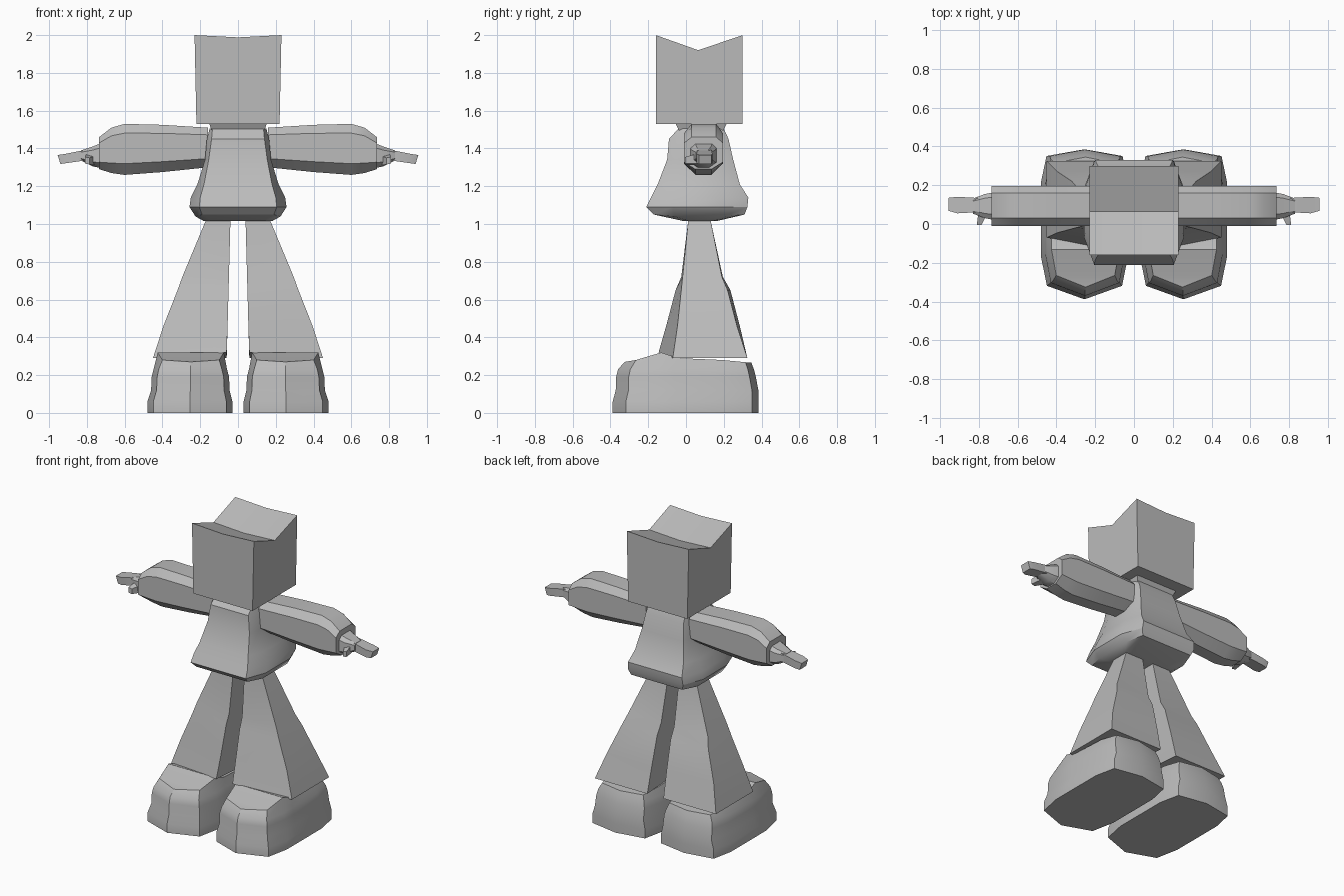
import bpy, bmesh, math

if "Cube" in bpy.data.objects:
    bpy.data.objects.remove(bpy.data.objects["Cube"])

grey = bpy.data.materials.new("plain grey")
grey.diffuse_color = (0.5, 0.5, 0.5, 1)
grey.use_nodes = True
grey.node_tree.nodes["Principled BSDF"].inputs["Base Color"].default_value = grey.diffuse_color


def finish(name, bm, mirror=False):
    """Turn a bmesh into a shaded object, optionally mirrored across x."""
    bmesh.ops.recalc_face_normals(bm, faces=bm.faces)
    mesh = bpy.data.meshes.new(name)
    bm.to_mesh(mesh)
    bm.free()
    mesh.materials.append(grey)
    ob = bpy.data.objects.new(name, mesh)
    bpy.context.collection.objects.link(ob)
    if mirror:
        mod = ob.modifiers.new("mirror", 'MIRROR')
        mod.use_mirror_merge = False
    bpy.ops.object.select_all(action='DESELECT')
    ob.select_set(True)
    bpy.context.view_layer.objects.active = ob
    bpy.ops.object.shade_smooth_by_angle(angle=math.radians(30))
    return ob


def skin(bm, rings):
    """Join rings of equal length with quads; return their vertices."""
    loops = [[bm.verts.new(p) for p in ring] for ring in rings]
    for a, b in zip(loops, loops[1:]):
        n = len(a)
        for i in range(n):
            j = (i + 1) % n
            bm.faces.new((a[i], a[j], b[j], b[i]))
    return loops


def loft(name, rings, mirror=False):
    bm = bmesh.new()
    loops = skin(bm, rings)
    bm.faces.new(loops[0])
    bm.faces.new(loops[-1])
    return finish(name, bm, mirror)


def rect_z(hx, y0, y1, z):
    return [(-hx, y0, z), (hx, y0, z), (hx, y1, z), (-hx, y1, z)]


def rect_x(x, y0, y1, z0, z1):
    return [(x, y0, z0), (x, y1, z0), (x, y1, z1), (x, y0, z1)]


# Head: a box whose top is notched from side to side
bm = bmesh.new()
cols = []
for x, dip in ((-1, 0), (0, 0.012), (1, 0)):
    prof = [(-0.16, 1.53, .22), (0.30, 1.53, .22), (0.30, 2.0 - dip, .23),
            (0.065, 1.92 - dip, .228), (-0.16, 2.0 - dip, .23)]
    cols.append([(x * w, y, z) for y, z, w in prof])
loops = skin(bm, cols)
for end in (loops[0], loops[-1]):
    bm.faces.new(end)
finish("head", bm)

# Neck flares up into the head
loft("neck", [rect_z(.135, -.03, .19, 1.48), rect_z(.155, -.06, .22, 1.54)])


# Torso: chamfered rings, wide at the hips
def torso_ring(hc, hs, yf, yb, d, z, lift=0):
    half = [(hc, yf, z + lift), (hs, yf + d, z), (hs, yb - d, z), (hc, yb, z + lift)]
    return half + [(-x, y, zz) for x, y, zz in reversed(half)]


loft("torso", [
    torso_ring(.13, .18, -.01, .16, .03, 1.015),
    torso_ring(.19, .225, -.17, .31, .11, 1.04, .01),
    torso_ring(.205, .257, -.21, .325, .14, 1.09),
    torso_ring(.20, .25, -.185, .33, .14, 1.14),
    torso_ring(.18, .215, -.15, .285, .11, 1.21),
    torso_ring(.155, .175, -.10, .25, .07, 1.34),
    torso_ring(.14, .165, -.09, .225, .05, 1.45),
    torso_ring(.135, .15, -.04, .20, .04, 1.505),
])


# Sleeves: eight-sided tubes with a tapered cuff
def sleeve_ring(x, z0, z1, grow=1):
    sec = [(.03, 1), (.16, 1), (.195, .82), (.195, .22),
           (.135, 0), (.05, 0), (-.01, .22), (-.01, .82)]
    return [(x, .092 + (y - .092) * grow, z0 + (z1 - z0) * t) for y, t in sec]


loft("sleeve", [
    sleeve_ring(.16, 1.30, 1.51),
    sleeve_ring(.40, 1.275, 1.525),
    sleeve_ring(.60, 1.26, 1.53),
    sleeve_ring(.67, 1.27, 1.51),
    sleeve_ring(.735, 1.29, 1.46),
], True)

# Wrist, flat hand and thumb
loft("wrist", [
    sleeve_ring(.72, 1.295, 1.43, .7),
    sleeve_ring(.77, 1.305, 1.41, .6),
    sleeve_ring(.83, 1.335, 1.39, .38),
], True)
hand = [rect_x(.78, .06, .135, 1.335, 1.395),
        rect_x(.82, .06, .135, 1.335, 1.39),
        rect_x(.91, .055, .14, 1.322, 1.372),
        rect_x(.955, .068, .135, 1.32, 1.365)]
hand[-1][0] = (.94, .068, 1.318)
hand[-1][1] = (.94, .135, 1.318)
loft("hand", hand, True)
loft("thumb", [
    [(.75, .07, 1.31), (.80, .07, 1.32), (.80, .07, 1.375), (.75, .07, 1.365)],
    [(.785, -.005, 1.315), (.81, -.005, 1.32), (.81, -.005, 1.355), (.785, -.005, 1.35)],
], True)


# Trouser legs flare toward the ankle, the inner front corner furthest out
def leg_ring(xi, xo, fi, fo, bi, bo, z, zf=0):
    return [(xi, fi, z + zf), (xo, fo, z), (xo, bo, z), (xi, bi, z)]


loft("trouser_leg", [
    leg_ring(.06, .45, -.145, -.07, .325, .325, .29, .03),
    leg_ring(.055, .395, -.105, -.045, .285, .27, .46),
    leg_ring(.05, .32, -.055, -.025, .235, .22, .65),
    leg_ring(.048, .295, -.025, -.018, .195, .19, .72),
    leg_ring(.04, .17, .012, .012, .13, .13, 1.02),
], True)

# Shoes: pointed outline, bulging sole, raised instep
OUTLINE = [(0, -1), (.86, -.82), (1, -.42), (1, -.16), (1, .55), (.87, .91), (0, 1)]
TOP_Z = [.27, .28, .32, .29, .28, .268, .268]


def shoe_ring(x0, x1, y0, y1, zs):
    cx, hx, cy, hy = (x0 + x1) / 2, (x1 - x0) / 2, (y0 + y1) / 2, (y1 - y0) / 2
    right = [(cx + hx * u, cy + hy * v, z) for (u, v), z in zip(OUTLINE, zs)]
    left = [(2 * cx - x, y, z) for x, y, z in right[-2:0:-1]]
    return right + left


bm = bmesh.new()
levels = [(.03, .48, -.388, .385, 0), (.03, .48, -.388, .385, .06),
          (.045, .46, -.372, .383, .12), (.047, .457, -.37, .37, .19),
          (.058, .447, -.36, .36, .23)]
rings = [shoe_ring(*lv[:4], [lv[4]] * 7) for lv in levels]
rings.append(shoe_ring(.075, .425, -.325, .345, TOP_Z))
loops = skin(bm, rings)
bm.faces.new(loops[0])
top = loops[-1]
n = len(top)
bm.faces.new((top[0], top[1], top[n - 1]))
for i in range(1, 5):
    bm.faces.new((top[i], top[i + 1], top[n - i - 1], top[n - i]))
bm.faces.new((top[5], top[6], top[7]))
finish("shoe", bm, True)
